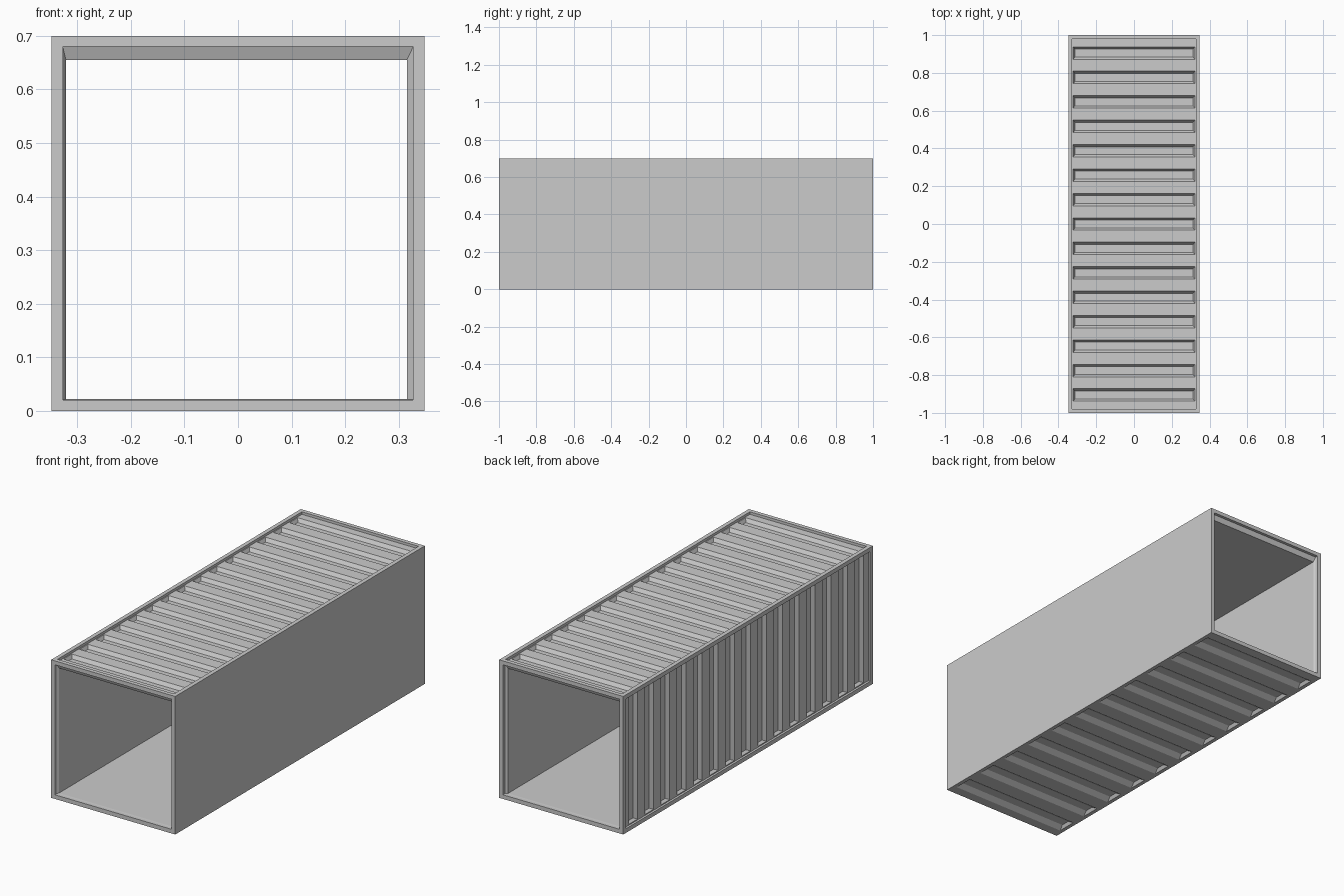
import bpy, bmesh, math

if "Cube" in bpy.data.objects:
    bpy.data.objects.remove(bpy.data.objects["Cube"])

W, H = 0.348, 0.35          # half width and half height
RIM = 0.021                 # frame bar thickness


def finish(name, bm, angle=0.0):
    bmesh.ops.remove_doubles(bm, verts=bm.verts, dist=1e-5)
    me = bpy.data.meshes.new(name)
    bm.to_mesh(me)
    bm.free()
    ob = bpy.data.objects.new(name, me)
    ob.location.z = H
    ob.rotation_euler.y = angle
    bpy.context.collection.objects.link(ob)
    return ob


def bridge(bm, a, b):
    """Quads between two rings of four points."""
    for i in range(4):
        j = (i + 1) % 4
        bm.faces.new([bm.verts.new(p) for p in (a[i], a[j], b[j], b[i])])


def rect(u, v0, v1, d):
    return [(-u, v0, d), (u, v0, d), (u, v1, d), (-u, v1, d)]


def panel(name, angle, hu, d, rim=0.0, recess=0.0, count=0, pitch=0.0,
          opening=0.0, flat=0.0, depth=0.0, margin=0.005):
    """Outer face with an optional raised rim and a row of tapered grooves."""
    bm = bmesh.new()

    def fill(r):
        bm.faces.new([bm.verts.new(p) for p in r])

    iu, iv, low = hu - rim, 1 - rim, d - recess
    if rim:
        bridge(bm, rect(hu, -1, 1, d), rect(iu, -iv, iv, d))
        bridge(bm, rect(iu, -iv, iv, d), rect(iu, -iv, iv, low))
    v = -iv
    gu = iu - margin
    for i in range(count):
        c = (i - (count - 1) / 2) * pitch
        a, b = c - opening / 2, c + opening / 2
        fill(rect(iu, v, a, low))
        mouth = rect(gu, a, b, low)
        base = rect(gu - 0.009, c - flat / 2, c + flat / 2, low - depth)
        bridge(bm, mouth, base)
        fill(base)
        for s in (-1, 1):
            u0, u1 = sorted((s * gu, s * iu))
            fill([(u0, a, low), (u1, a, low), (u1, b, low), (u0, b, low)])
        v = b
    fill(rect(iu, v, iv, low))
    return finish(name, bm, angle)


# Grooved roof, left wall and underside; plain right wall
panel("roof", 0, W, H, RIM, 0.013, 15, 0.1293, 0.066, 0.042, 0.018)
panel("left_wall", -math.pi / 2, H, W, RIM, 0.011, 15, 0.1293, 0.07, 0.035, 0.013)
panel("underside", math.pi, W, H, count=11, pitch=0.18, opening=0.1,
      flat=0.045, depth=0.016, margin=0.02)
panel("right_wall", math.pi / 2, H, W)


# End frames and flat inner lining, lofted from front to back
def ring(y, x0, x1, z0, z1):
    return [(x0, y, z0 - H), (x1, y, z0 - H), (x1, y, z1 - H), (x0, y, z1 - H)]


outer = (-W, W, 0, 2 * H)
mouth = (-W + RIM, W - RIM, 0.021, 0.68)
inner = (-0.321, 0.315, 0.022, 0.655)
rings = [ring(y, *r) for y, r in ((-1, outer), (-1, mouth), (-0.985, mouth), (-0.975, inner),
                                  (0.975, inner), (0.985, mouth), (1, mouth), (1, outer))]
bm = bmesh.new()
for a, b in zip(rings, rings[1:]):
    bridge(bm, a, b)
finish("end_frames_and_lining", bm)
